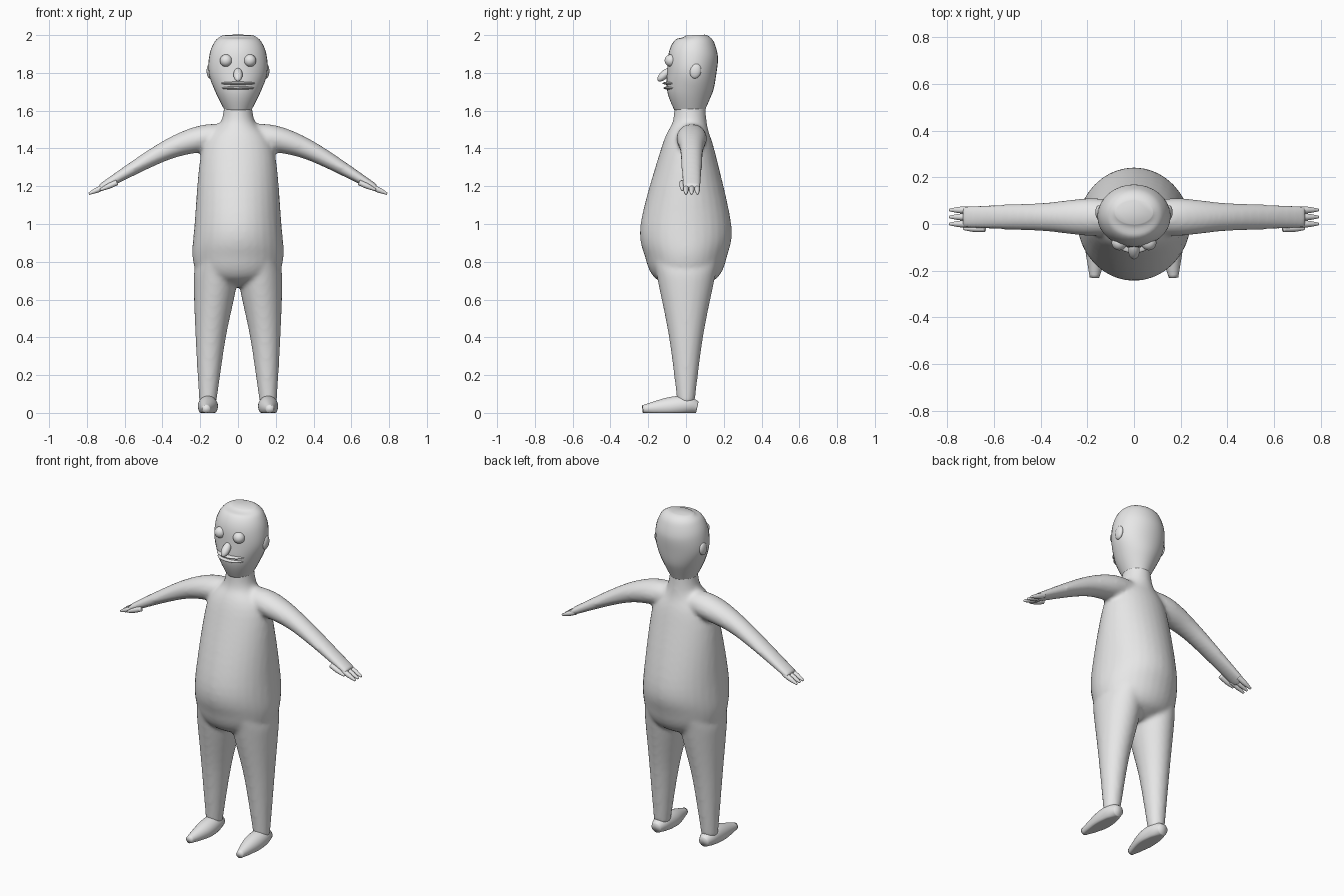
import bpy, bmesh, math
from mathutils import Vector, Matrix, Euler

default_cube = bpy.data.objects.get("Cube")
if default_cube:
    bpy.data.objects.remove(default_cube, do_unlink=True)

GREY = (.8, .8, .8, 1)
skin = bpy.data.materials.new("plain grey")
skin.use_nodes = True
skin.diffuse_color = GREY
skin.node_tree.nodes["Principled BSDF"].inputs["Base Color"].default_value = GREY

ACROSS = Vector((1, 0, 0))
ALONG = Vector((0, 1, 0))
SIDES = 32
STEPS = 6


def spline(rows):
    """Smooth curve through every row, each holding x, y, z, width, depth."""
    keys = [Vector(row) for row in rows]
    padded = [keys[0], *keys, keys[-1]]
    samples = []
    for before, start, end, after in zip(padded, padded[1:], padded[2:], padded[3:]):
        leave, arrive = (end - before) / 2, (after - start) / 2
        for step in range(STEPS):
            t = step / STEPS
            ease = t * t * (3 - 2 * t)
            samples.append(start + (end - start) * ease
                           + leave * (t * (1 - t) ** 2) - arrive * (t * t * (1 - t)))
    return samples + [keys[-1]]


def sweep(bm, rows, side):
    """Closed elliptical tube; its width follows the side direction."""
    samples = spline(rows)
    centres = [Vector(sample[:3]) for sample in samples]
    loops = []
    for i, sample in enumerate(samples):
        ahead = centres[min(i + 1, len(centres) - 1)]
        behind = centres[max(i - 1, 0)]
        tangent = (ahead - behind).normalized()
        depth_way = tangent.cross(side).normalized()
        width_way = depth_way.cross(tangent)
        loop = []
        for k in range(SIDES):
            angle = math.tau * k / SIDES
            point = (centres[i] + width_way * sample[3] * math.cos(angle)
                     + depth_way * sample[4] * math.sin(angle))
            point.z = max(point.z, 0)
            loop.append(bm.verts.new(point))
        loops.append(loop)
    for lower, upper in zip(loops, loops[1:]):
        for k in range(SIDES):
            bm.faces.new((lower[k - 1], lower[k], upper[k], upper[k - 1]))
    bm.faces.new(loops[0])
    bm.faces.new(loops[-1])


def add_mirror_copy(bm):
    """Repeat everything built so far on the other side of the body."""
    copy = bmesh.ops.duplicate(bm, geom=bm.verts[:] + bm.edges[:] + bm.faces[:])
    for item in copy["geom"]:
        if isinstance(item, bmesh.types.BMVert):
            item.co.x = -item.co.x


def finish(name, bm):
    bmesh.ops.recalc_face_normals(bm, faces=bm.faces[:])
    mesh = bpy.data.meshes.new(name)
    bm.to_mesh(mesh)
    bm.free()
    mesh.materials.append(skin)
    mesh.shade_smooth()
    part = bpy.data.objects.new(name, mesh)
    bpy.context.collection.objects.link(part)
    return part


def ellipsoid(name, centre, radii, tilt=0, paired=False):
    bm = bmesh.new()
    placement = Matrix.LocRotScale(Vector(centre), Euler((tilt, 0, 0)), Vector(radii))
    bmesh.ops.create_uvsphere(bm, u_segments=24, v_segments=16, radius=1, matrix=placement)
    if paired:
        add_mirror_copy(bm)
    finish(name, bm)


# Body: tapering legs and drooping arms, mirrored, then a pear-shaped torso
bm = bmesh.new()
leg = [(.12, 0, .8, .1, .17), (.12, 0, .7, .115, .15),
       (.145, 0, .4, .08, .09), (.16, 0, .05, .045, .045)]
arm = [(.05, .03, 1.46, .07, .07), (.2, .03, 1.45, .08, .07),
       (.4, .03, 1.38, .06, .05), (.73, .03, 1.19, .05, .02)]
sweep(bm, leg, ACROSS)
sweep(bm, arm, ALONG)
add_mirror_copy(bm)
torso = [(0, 0, .67, .08, .08), (0, 0, .72, .2, .17), (0, 0, .82, .24, .215),
         (0, 0, 1, .23, .24), (0, .01, 1.4, .19, .14),
         (0, .02, 1.54, .09, .09), (0, .02, 1.7, .07, .08)]
sweep(bm, torso, ACROSS)
body = finish("body", bm)

# Fuse the body into one continuous skin
fuse = body.modifiers.new("Fuse", "REMESH")
fuse.mode = "VOXEL"
fuse.voxel_size = .012
fuse.use_smooth_shade = True
soften = body.modifiers.new("Soften", "SMOOTH")
soften.iterations = 6

# Three fingers and a thumb that starts further up the hand
bm = bmesh.new()
for digit in range(4):
    is_thumb = digit == 3
    root = Vector((.7, .06 - .03 * digit, 1.2))
    reach = Vector((.09, 0, -.04))
    if is_thumb:
        root += Vector((-.06, .01, .02))
    thick = [.014, .014, .006]
    finger = [(*(root + reach * i / 2), size, size) for i, size in enumerate(thick)]
    sweep(bm, finger, ALONG)
add_mirror_copy(bm)
finish("fingers", bm)

# Feet with flat soles and narrow toes
bm = bmesh.new()
foot = [(.16, .06, .03, .03, .03), (.16, 0, .04, .05, .05),
        (.16, -.1, .03, .05, .05), (.17, -.23, .02, .02, .02)]
sweep(bm, foot, ACROSS)
add_mirror_copy(bm)
finish("feet", bm)

# Egg-shaped head with a narrow jaw and flattened crown
bm = bmesh.new()
head = [(0, .02, 1.6, .07, .08), (0, .02, 1.7, .12, .12), (0, .03, 1.8, .155, .13),
        (0, .04, 1.9, .15, .13), (0, .05, 1.97, .12, .1), (0, .05, 2, .08, .05)]
sweep(bm, head, ACROSS)
finish("head", bm)

# Facial features
ellipsoid("eyes", (.063, -.08, 1.865), (.033, .033, .033), paired=True)
ellipsoid("ears", (.15, .05, 1.81), (.016, .03, .04), tilt=-.2, paired=True)
ellipsoid("nose", (0, -.115, 1.79), (.024, .022, .046), tilt=-.8)
ellipsoid("upper_lip", (0, -.05, 1.745), (.095, .075, .012))
ellipsoid("lower_lip", (0, -.05, 1.72), (.09, .07, .012))
